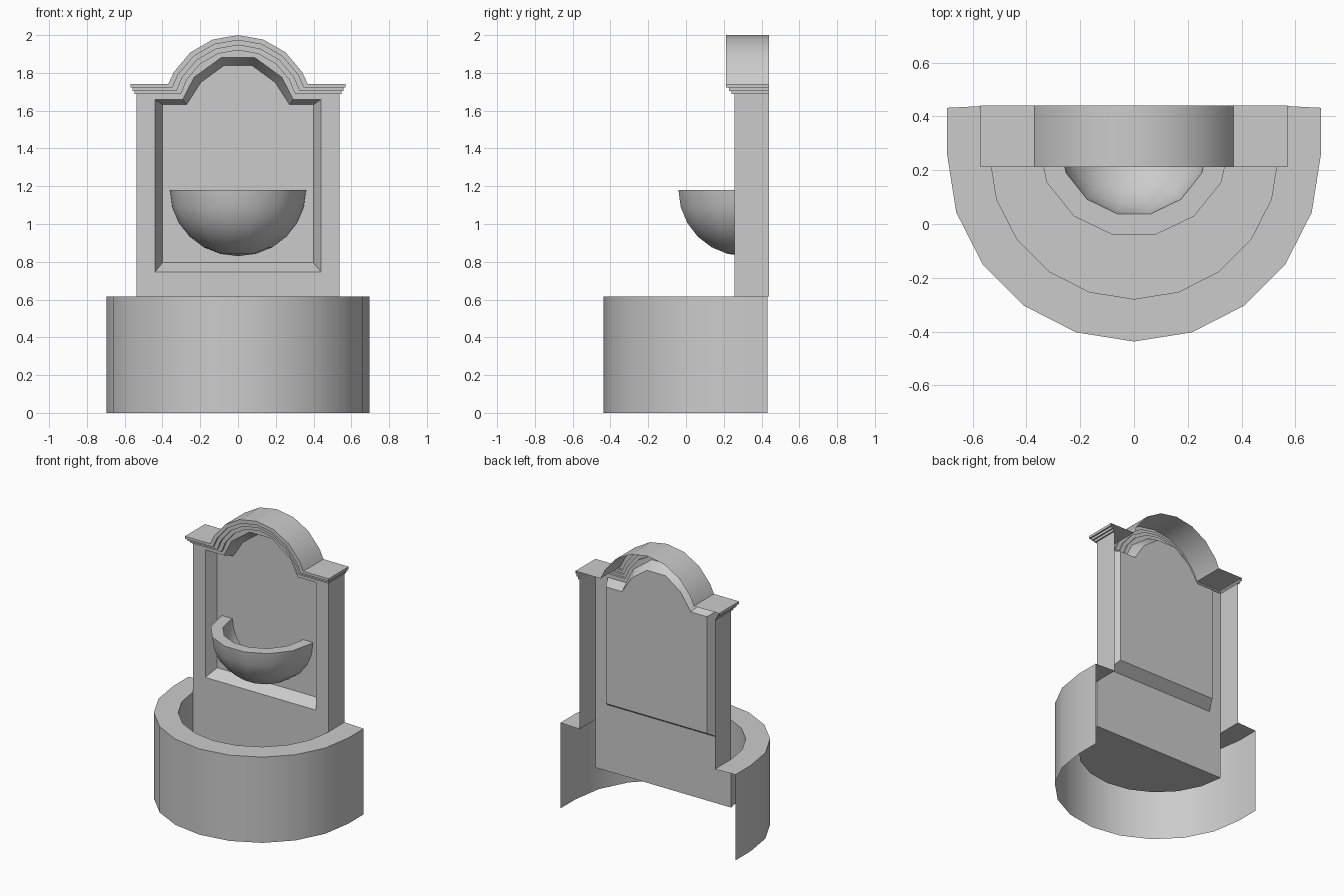
import bpy, bmesh
from math import sin, cos, radians, sqrt

if "Cube" in bpy.data.objects:
    bpy.data.objects.remove(bpy.data.objects["Cube"], do_unlink=True)

stone = bpy.data.materials.new("grey stone")
stone.use_nodes = True
GREY = (0.6, 0.6, 0.6, 1)
stone.diffuse_color = GREY
stone.node_tree.nodes["Principled BSDF"].inputs["Base Color"].default_value = GREY


def strip(bm, a, b):
    """Quads between two equally long rows of points."""
    va, vb = [bm.verts.new(p) for p in a], [bm.verts.new(p) for p in b]
    for i in range(len(a) - 1):
        bm.faces.new((va[i], va[i + 1], vb[i + 1], vb[i]))


def flat(bm, pts):
    bm.faces.new([bm.verts.new(p) for p in pts])


def finish(bm, name):
    bmesh.ops.remove_doubles(bm, verts=bm.verts, dist=0.0005)
    bmesh.ops.recalc_face_normals(bm, faces=bm.faces)
    me = bpy.data.meshes.new(name)
    bm.to_mesh(me)
    bm.free()
    me.materials.append(stone)
    ob = bpy.data.objects.new(name, me)
    bpy.context.collection.objects.link(ob)
    bpy.ops.object.select_all(action='DESELECT')
    ob.select_set(True)
    bpy.context.view_layer.objects.active = ob
    bpy.ops.object.shade_smooth_by_angle(angle=radians(32))


def mirrored(half):
    """Extend a right-hand (x, z) row to the left, skipping a shared middle point."""
    return half + [(-x, z) for x, z in reversed(half) if x > 1e-6]


def at_y(row, y):
    return [(x, y, z) for x, z in row]


WALL_Y, BACK_Y, PANEL_Y = 0.258, 0.44, 0.336
RIM_Z, FLOOR_Z, ARCH_Z = 0.615, 0.27, 1.607
WALL_X = 0.537


# Half-round basin, open at the back and underneath
def half_ring(r, z, n, cy, end=None):
    pts = [(r * cos(radians(180 * i / n)), cy - r * sin(radians(180 * i / n)), z)
           for i in range(n + 1)]
    if end is not None:
        pts = [(r, end, z)] + pts + [(-r, end, z)]
    return pts


bm = bmesh.new()
strip(bm, half_ring(0.695, 0, 10, WALL_Y, 0.432), half_ring(0.695, RIM_Z, 10, WALL_Y, 0.432))
strip(bm, half_ring(0.695, RIM_Z, 10, WALL_Y, 0.432), half_ring(WALL_X, RIM_Z, 10, WALL_Y, BACK_Y))
strip(bm, half_ring(WALL_X, RIM_Z, 10, WALL_Y), half_ring(WALL_X, FLOOR_Z, 10, WALL_Y))
flat(bm, half_ring(WALL_X, FLOOR_Z, 10, WALL_Y))
finish(bm, "basin")


# Stepped cap: each layer is (end x, ledge z, arch radius, front y)
LAYERS = [(0.57, 1.74, 0.393, 0.212), (0.559, 1.722, 0.366, 0.227),
          (0.548, 1.705, 0.34, 0.242), (WALL_X, 1.688, 0.313, WALL_Y)]


def cap_row(x, z, r):
    half = [(x, z), (sqrt(r * r - (z - ARCH_Z) ** 2), z)]
    half += [(r * sin(radians(a)), ARCH_Z + r * cos(radians(a))) for a in (60, 40, 20, 0)]
    return mirrored(half)


bm = bmesh.new()
rows = [cap_row(*l[:3]) for l in LAYERS]
strip(bm, at_y(rows[0], BACK_Y), at_y(rows[0], LAYERS[0][3]))
for k in range(3):
    (x, z, _, y), (x2, z2, _, y2) = LAYERS[k], LAYERS[k + 1]
    lower = rows[k + 1]
    strip(bm, at_y(rows[k], y), at_y(lower, y))
    strip(bm, at_y(lower, y), at_y(lower, y2))
    for s in (1, -1):
        flat(bm, [(s * x, y, z), (s * x, BACK_Y, z), (s * x, BACK_Y, z2), (s * x, y, z2)])
        flat(bm, [(s * x, y, z), (s * x, y, z2), (s * x2, y, z2)])
        flat(bm, [(s * x, y, z2), (s * x, BACK_Y, z2), (s * x2, BACK_Y, z2), (s * x2, y, z2)])
finish(bm, "stepped_cap")


# Wall with pillar sides and a bevelled arched niche
def niche_row(x, bottom, top, corner, r):
    half = [(x, bottom), (x, top), (corner, top)]
    half += [(r * sin(radians(a)), ARCH_Z + r * cos(radians(a))) for a in (54, 18)]
    row = mirrored(half)
    return row + row[:1]


outer = [(WALL_X, FLOOR_Z)] + rows[3] + [(-WALL_X, FLOOR_Z)]
opening = niche_row(0.44, 0.745, 1.66, 0.292, 0.288)
panel = niche_row(0.40, 0.795, 1.632, 0.272, 0.243)
bm = bmesh.new()
for loop in (outer, opening[:-1]):
    vs = [bm.verts.new(p) for p in at_y(loop, WALL_Y)]
    for i, v in enumerate(vs):
        bm.edges.new((v, vs[(i + 1) % len(vs)]))
bmesh.ops.triangle_fill(bm, use_beauty=True, use_dissolve=False, edges=bm.edges[:])
strip(bm, at_y(opening, WALL_Y), at_y(panel, PANEL_Y))
flat(bm, at_y(panel[:-1], PANEL_Y))
finish(bm, "niche_wall")

for side, s in (("left", 1), ("right", -1)):
    bm = bmesh.new()
    x = s * WALL_X
    corners = [(x, WALL_Y, RIM_Z), (x, BACK_Y, RIM_Z), (x, BACK_Y, 1.688), (x, WALL_Y, 1.688)]
    flat(bm, corners if s > 0 else corners[::-1])
    finish(bm, side + "_pillar_side")


# Half bowl fixed to the niche panel
BOWL_Y, BOWL_Z, STEPS = 0.311, 1.18, 6


def bowl_rings(r, depth):
    angles = [radians(90 * i / STEPS) for i in range(STEPS + 1)]
    return [half_ring(r * cos(a), BOWL_Z - depth * sin(a), 7, BOWL_Y, PANEL_Y) for a in angles]


bm = bmesh.new()
outside, inside = bowl_rings(0.36, 0.35), bowl_rings(0.28, 0.27)
strip(bm, outside[0], inside[0])
for rings in (outside, inside):
    for a, b in zip(rings, rings[1:]):
        strip(bm, a, b)
bmesh.ops.dissolve_degenerate(bm, dist=0.0005, edges=bm.edges[:])
finish(bm, "half_bowl")
